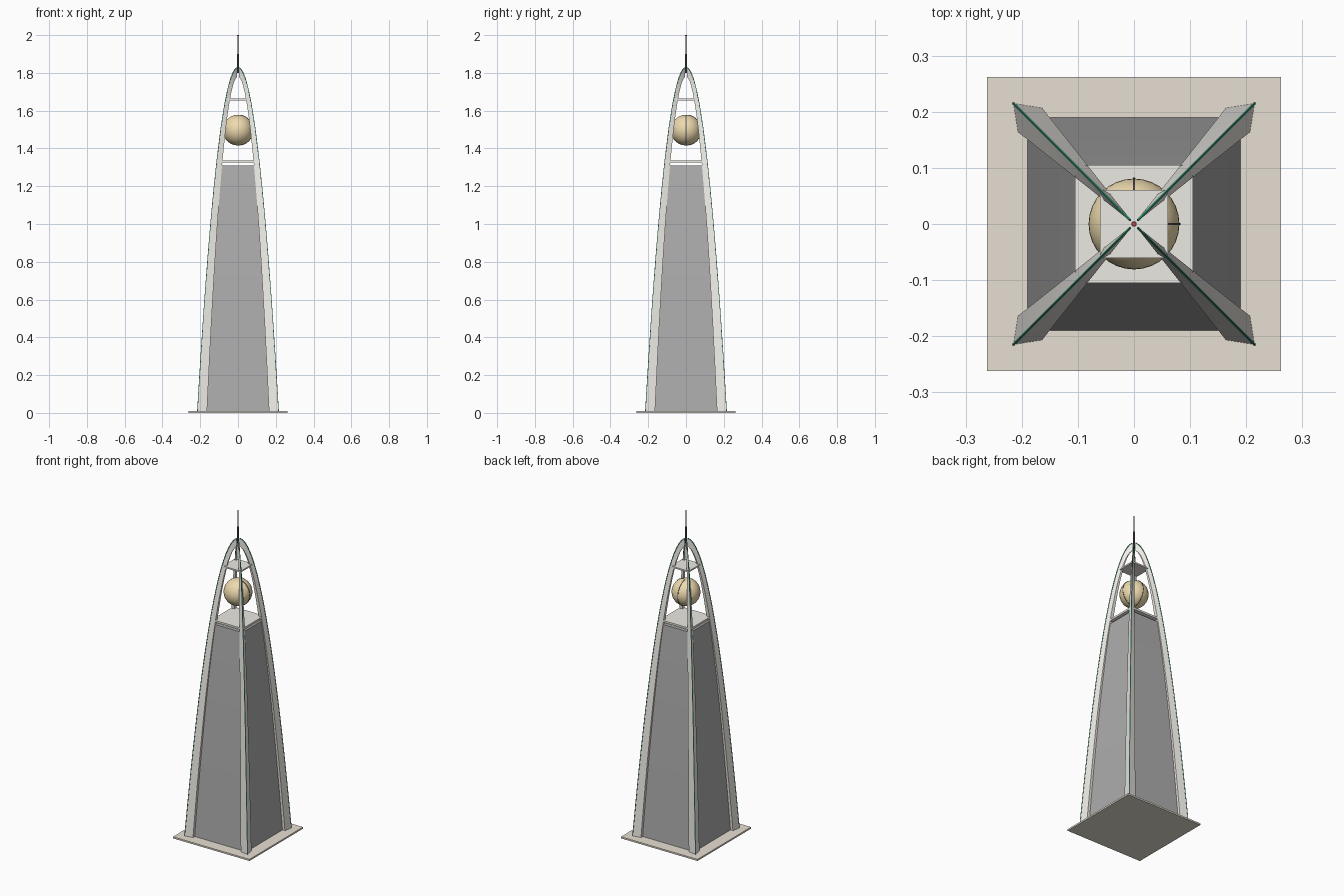
import bpy, bmesh, math

if "Cube" in bpy.data.objects:
    bpy.data.objects.remove(bpy.data.objects["Cube"])


def paint(ob, name, rgb):
    m = bpy.data.materials.get(name) or bpy.data.materials.new(name)
    m.diffuse_color = (*rgb, 1)
    m.use_nodes = True
    m.node_tree.nodes["Principled BSDF"].inputs["Base Color"].default_value = m.diffuse_color
    ob.data.materials.append(m)
    return ob


def loft(name, rings, color, smooth=False):
    # skin a stack of equal-length rings and cap both ends
    bm = bmesh.new()
    vs = [[bm.verts.new(p) for p in r] for r in rings]
    n = len(rings[0])
    for a, b in zip(vs, vs[1:]):
        for i in range(n):
            j = (i + 1) % n
            bm.faces.new((a[i], a[j], b[j], b[i]))
    bm.faces.new(vs[0][::-1])
    bm.faces.new(vs[-1])
    bmesh.ops.recalc_face_normals(bm, faces=bm.faces)
    me = bpy.data.meshes.new(name)
    bm.to_mesh(me)
    bm.free()
    ob = bpy.data.objects.new(name, me)
    bpy.context.collection.objects.link(ob)
    if smooth:
        bpy.context.view_layer.objects.active = ob
        bpy.ops.object.select_all(action='DESELECT')
        ob.select_set(True)
        bpy.ops.object.shade_smooth_by_angle(angle=math.radians(25))
    return paint(ob, *color)


def square(h, z):
    return [(-h, -h, z), (h, -h, z), (h, h, z), (-h, h, z)]


def slab(name, h, z0, z1, color):
    return loft(name, [square(h, z0), square(h, z1)], color)


def rod(name, r, z0, z1, color, n=8):
    def ring(z):
        return [(r * math.cos(2 * math.pi * i / n), r * math.sin(2 * math.pi * i / n), z) for i in range(n)]
    return loft(name, [ring(z0), ring(z1)], color)


STONE = ("stone", (0.80, 0.74, 0.65))
FRAME = ("frame", (0.87, 0.85, 0.80))
GLASS = ("facade", (0.42, 0.42, 0.42))
DECK = ("deck", (0.84, 0.82, 0.77))
GOLD = ("gold", (0.85, 0.70, 0.42))
DARK = ("dark", (0.12, 0.12, 0.14))
GREEN = ("green_light", (0.05, 0.45, 0.28))
RED = ("red_light", (0.7, 0.08, 0.08))

# ground plate
slab("base_plate", 0.262, 0, 0.01, STONE)

# tapering facade block following the same curve as the legs
rings = []
for i in range(17):
    z = 0.005 + 1.305 * i / 16
    rings.append(square(0.190 * math.sqrt(1 - z / 1.83), z))
loft("tower_body", rings, GLASS, True)

# decks
slab("main_deck", 0.105, 1.325, 1.337, DECK)
slab("upper_deck", 0.061, 1.655, 1.664, DECK)

# four curved corner legs meeting at the apex, each with a light strip on its ridge
STEPS = 32
for sx, sy, tag in ((1, 1, "back_right"), (-1, 1, "back_left"), (1, -1, "front_right"), (-1, -1, "front_left")):
    legs, strips = [], []
    for i in range(STEPS + 1):
        s = math.cos(0.5 * math.pi * (1 - i / STEPS) * 0.98)
        k = 1 - s * s
        s = math.sqrt(1 - k)
        zo, zi = 0.005 + 1.825 * k, 0.005 + 1.775 * k
        prof = [(0.215, 0.215, zo), (0.164, 0.207, zi), (0.165, 0.165, zi), (0.207, 0.164, zi)]
        legs.append([(sx * x * s, sy * y * s, z) for x, y, z in prof])
        o, w = 0.215 * s, 0.0015
        strips.append([(sx * (o + a), sy * (o + b), zo + c) for a, b, c in
                       ((w, w, w), (-w, w, 0), (-w, -w, -w), (w, -w, 0))])
    loft(tag + "_leg", legs, FRAME, True)
    loft(tag + "_light_strip", strips, GREEN)

# golden globe with two slim meridian bars
bpy.ops.mesh.primitive_uv_sphere_add(segments=32, ring_count=20, radius=0.081, location=(0, 0, 1.497))
globe = bpy.context.object
globe.name = "globe"
bpy.ops.object.shade_smooth_by_angle(angle=math.radians(30))
paint(globe, *GOLD)
for flip, tag in ((False, "right"), (True, "back")):
    rings = []
    for i in range(25):
        t = math.radians(-80 + 160 * i / 24)
        ring = []
        for r, w in ((0.079, -0.002), (0.0825, -0.002), (0.0825, 0.002), (0.079, 0.002)):
            x, y = r * math.cos(t), w
            ring.append(((y, x) if flip else (x, y)) + (1.497 + r * math.sin(t),))
        rings.append(ring)
    loft(tag + "_globe_bar", rings, DARK)

# spire
rod("spire_base", 0.005, 1.80, 1.90, DARK)
rod("spire_mast", 0.003, 1.90, 1.994, DARK)
rod("beacon", 0.004, 1.994, 2.0, RED)
